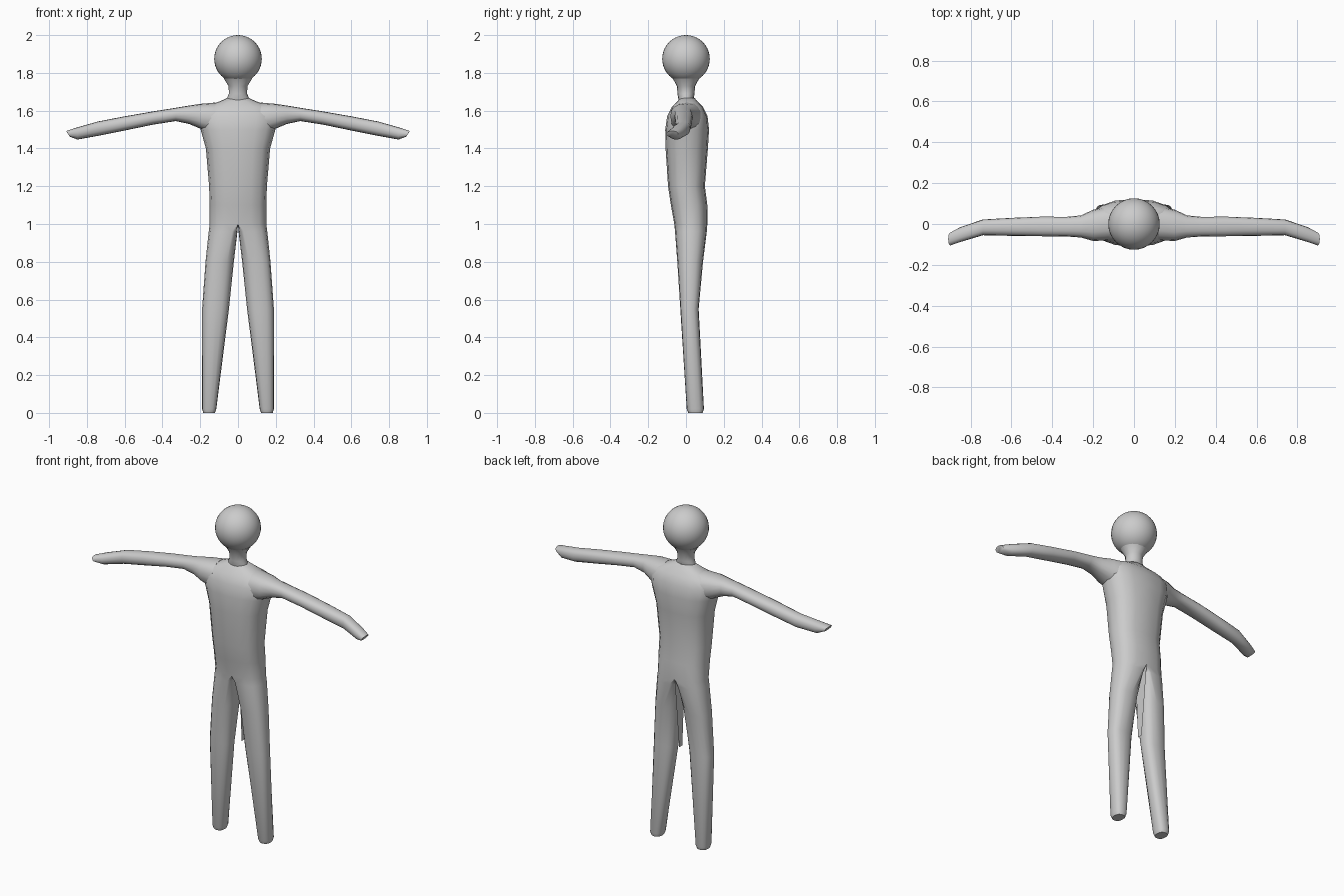
import bpy, bmesh, math
from mathutils import Vector

if "Cube" in bpy.data.objects:
    bpy.data.objects.remove(bpy.data.objects["Cube"])

grey = bpy.data.materials.new("plain grey")
grey.diffuse_color = (0.6, 0.6, 0.6, 1)
grey.use_nodes = True
grey.node_tree.nodes["Principled BSDF"].inputs["Base Color"].default_value = grey.diffuse_color


def spow(v, e):
    return math.copysign(abs(v) ** e, v)


def finish(ob, angle=45):
    if not ob.data.materials:
        ob.data.materials.append(grey)
    bpy.ops.object.select_all(action='DESELECT')
    ob.select_set(True)
    bpy.context.view_layer.objects.active = ob
    bpy.ops.object.shade_smooth_by_angle(angle=math.radians(angle))


def loft(name, rings, mirror=True):
    """Skin a list of equal point rings, cap the ends, open the centre plane."""
    bm = bmesh.new()
    loops = [[bm.verts.new(p) for p in r] for r in rings]
    n = len(loops[0])
    for a, b in zip(loops, loops[1:]):
        for i in range(n):
            j = (i + 1) % n
            bm.faces.new((a[i], a[j], b[j], b[i]))
    bm.faces.new(loops[0])
    bm.faces.new(loops[-1])
    bmesh.ops.recalc_face_normals(bm, faces=bm.faces)
    if mirror:
        inner = [f for f in bm.faces if all(abs(v.co.x) < 1e-5 for v in f.verts)]
        bmesh.ops.delete(bm, geom=inner, context='FACES')
    me = bpy.data.meshes.new(name)
    bm.to_mesh(me)
    bm.free()
    ob = bpy.data.objects.new(name, me)
    bpy.context.collection.objects.link(ob)
    finish(ob)
    if mirror:
        m = ob.modifiers.new("mirror", 'MIRROR')
        m.merge_threshold = 0.0005
    return ob


N = 16
angles = [2 * math.pi * i / N - math.pi / 2 for i in range(N)]


def body_ring(z, xi, xm, xo, y0, y1):
    pts = []
    for a in angles:
        c, s = spow(math.cos(a), 0.8), spow(math.sin(a), 0.8)
        if abs(c) < 1e-6:
            c = 0
        x = xm + c * ((xo - xm) if c > 0 else (xm - xi))
        pts.append((x, (y0 + y1) / 2 + s * (y1 - y0) / 2, z))
    return pts


def arm_ring(x, y0, y1, z0, z1, slant=0):
    return [(x + slant * math.sin(a),
             (y0 + y1) / 2 + spow(math.cos(a), 0.85) * (y1 - y0) / 2,
             (z0 + z1) / 2 + spow(math.sin(a), 0.85) * (z1 - z0) / 2) for a in angles]


# Torso and legs: one half from foot to collar (z, inner, middle, outer x, front, back y)
loft("torso_and_legs", [body_ring(*r) for r in (
    (0.0, .122, .152, .184, .012, .088),
    (0.02, .115, .152, .19, .004, .095),
    (0.55, .048, .12, .19, -.03, .067),
    (0.80, .022, .09, .172, -.046, .09),
    (0.96, .003, .03, .155, -.058, .11),
    (1.00, 0, 0, .15, -.062, .113),
    (1.10, 0, 0, .15, -.08, .113),
    (1.20, 0, 0, .153, -.095, .1),
    (1.40, 0, 0, .17, -.108, .116),
    (1.50, 0, 0, .198, -.11, .122),
    (1.57, 0, 0, .21, -.1, .114),
    (1.62, 0, 0, .18, -.075, .09),
    (1.648, 0, 0, .1, -.047, .062),
    (1.668, 0, 0, .055, -.03, .045))])

# Arms and hands (x, front, back, bottom, top, slant)
loft("arms", [arm_ring(*r) for r in (
    (0.12, -.08, .09, 1.47, 1.643),
    (0.20, -.083, .07, 1.505, 1.636),
    (0.26, -.066, .042, 1.53, 1.627),
    (0.33, -.061, .035, 1.545, 1.615),
    (0.45, -.06, .036, 1.526, 1.596),
    (0.60, -.058, .03, 1.495, 1.57),
    (0.74, -.055, .022, 1.467, 1.543),
    (0.85, -.088, -.015, 1.447, 1.512),
    (0.90, -.105, -.042, 1.462, 1.492, .01))])

# Neck
loft("neck", [[(rx * math.cos(a), cy + ry * math.sin(a), z) for a in angles]
              for z, rx, ry, cy in ((1.62, .06, .03, 0), (1.668, .058, .042, 0),
                                    (1.69, .048, .045, 0), (1.73, .05, .048, 0),
                                    (1.77, .075, .07, 0))], mirror=False)

# Head
bpy.ops.mesh.primitive_uv_sphere_add(segments=32, ring_count=20, radius=0.126,
                                     location=(0, 0, 1.874))
head = bpy.context.object
head.name = "head"
finish(head, 60)

# Thin web hanging between the thighs
me = bpy.data.meshes.new("thigh_web")
me.from_pydata([(0, .11, 1.02), (0, .065, .57), (0, .035, .57), (0, .02, .85), (0, -.02, 1.02)],
               [], [range(5)])
web = bpy.data.objects.new("thigh_web", me)
bpy.context.collection.objects.link(web)
finish(web)
